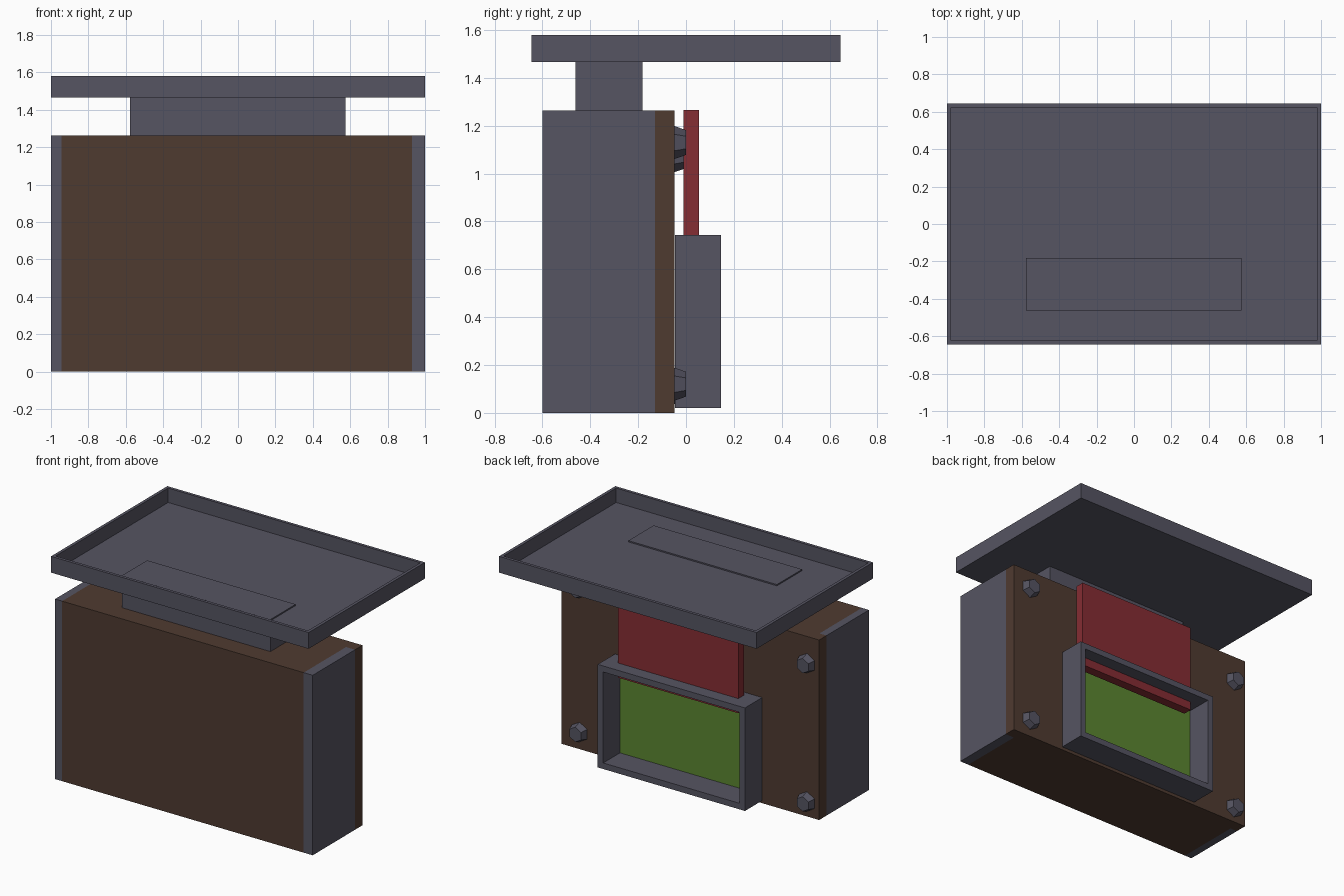
import bpy, bmesh, math
from mathutils import Vector, Matrix

if "Cube" in bpy.data.objects:
    bpy.data.objects.remove(bpy.data.objects["Cube"])


def material(name, rgb):
    m = bpy.data.materials.new(name)
    m.diffuse_color = (*rgb, 1.0)
    m.use_nodes = True
    m.node_tree.nodes["Principled BSDF"].inputs["Base Color"].default_value = m.diffuse_color
    return m


GREY = material("slate_grey", (0.092, 0.089, 0.122))
BROWN = material("dark_brown", (0.078, 0.043, 0.030))
RED = material("red", (0.235, 0.026, 0.033))
GREEN = material("leaf_green", (0.105, 0.235, 0.030))


def finish(name, bm, *mats):
    bmesh.ops.recalc_face_normals(bm, faces=bm.faces)
    mesh = bpy.data.meshes.new(name)
    bm.to_mesh(mesh)
    bm.free()
    for m in mats:
        mesh.materials.append(m)
    obj = bpy.data.objects.new(name, mesh)
    bpy.context.collection.objects.link(obj)
    return obj


def box_mesh(lo, hi):
    lo, hi = Vector(lo), Vector(hi)
    bm = bmesh.new()
    bmesh.ops.create_cube(bm, size=1.0,
                          matrix=Matrix.Translation((lo + hi) / 2) @ Matrix.Diagonal((*(hi - lo), 1)))
    bm.normal_update()
    return bm


def recess(bm, direction, rim, depth, floor_index=0):
    """Inset the face looking along direction and sink it into the box."""
    d = Vector(direction)
    face = max(bm.faces, key=lambda f: f.normal.dot(d))
    bmesh.ops.inset_region(bm, faces=[face], thickness=rim)
    new = bmesh.ops.extrude_discrete_faces(bm, faces=[face])["faces"][0]
    bmesh.ops.translate(bm, verts=new.verts, vec=-d * depth)
    new.material_index = floor_index


# main case: brown with grey end caps that stop short of the back edge
bm = box_mesh((-1, -0.6, 0), (1, -0.048, 1.263))
for co, no in (((-0.945, 0, 0), (1, 0, 0)), ((0.93, 0, 0), (1, 0, 0)), ((0, -0.13, 0), (0, 1, 0))):
    bmesh.ops.bisect_plane(bm, geom=bm.verts[:] + bm.edges[:] + bm.faces[:],
                           plane_co=co, plane_no=no)
for f in bm.faces:
    c = f.calc_center_median()
    if c.y < -0.13 and (c.x < -0.945 or c.x > 0.93):
        f.material_index = 1
finish("main_case", bm, BROWN, GREY)

# neck, its top just showing through the tray floor
finish("neck", box_mesh((-0.578, -0.462, 1.25), (0.575, -0.182, 1.488)), GREY)

# shallow tray on top
bm = box_mesh((-1, -0.645, 1.466), (1, 0.645, 1.58))
recess(bm, (0, 0, 1), 0.03, 0.101)
finish("top_tray", bm, GREY)

# display frame on the back, with a green screen at the bottom of its recess
bm = box_mesh((-0.56, -0.045, 0.02), (0.583, 0.146, 0.743))
recess(bm, (0, 1, 0), 0.06, 0.186, 1)
finish("screen_frame", bm, GREY, GREEN)

# red card standing in the frame
finish("red_card", box_mesh((-0.445, -0.01, 0.64), (0.49, 0.055, 1.267)), RED)

# tapered bolts at the four back corners
for name, x, z in (("bolt_upper_left", -0.905, 1.075), ("bolt_lower_left", -0.905, 0.105),
                   ("bolt_upper_right", 0.86, 1.13), ("bolt_lower_right", 0.86, 0.12)):
    bm = bmesh.new()
    bmesh.ops.create_cone(bm, cap_ends=True, segments=6, radius1=0.073, radius2=0.052, depth=0.06,
                          matrix=Matrix.Translation((x, -0.03, z)) @ Matrix.Rotation(-math.pi / 2, 4, 'X'))
    finish(name, bm, GREY)
